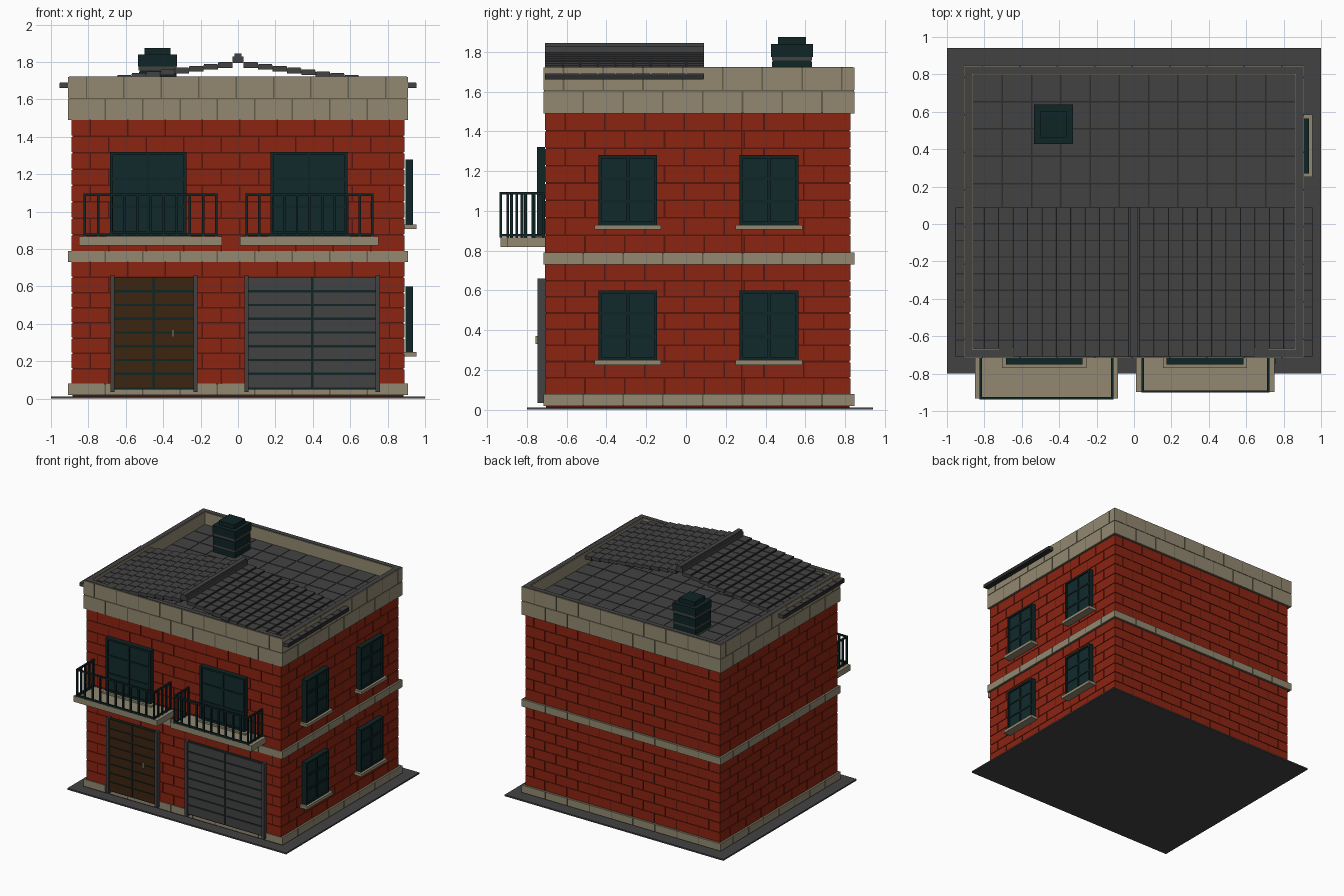
import bpy, bmesh
from mathutils import Matrix, Vector

cube = bpy.data.objects.get("Cube")
if cube:
    bpy.data.objects.remove(cube, do_unlink=True)


def material(name, r, g, b):
    m = bpy.data.materials.new(name)
    m.use_nodes = True
    m.diffuse_color = (r, g, b, 1)
    m.node_tree.nodes["Principled BSDF"].inputs["Base Color"].default_value = (r, g, b, 1)
    return m


BRICK = material("brick red", 0.26, 0.018, 0.006)
MORTAR = material("dark mortar", 0.09, 0.008, 0.004)
STONE = material("beige stone", 0.29, 0.25, 0.165)
STONE_JOINT = material("stone joint", 0.13, 0.11, 0.07)
SLATE = material("slate grey", 0.055, 0.055, 0.055)
SLATE_JOINT = material("dark slate joint", 0.025, 0.025, 0.025)
TEAL = material("dark teal", 0.005, 0.018, 0.019)
GLASS = material("teal glass", 0.006, 0.023, 0.024)
WOOD = material("brown wood", 0.045, 0.018, 0.005)


def make(name, mat, boxes):
    """One object from boxes given as (x0, x1, y0, y1, z0, z1)."""
    bm = bmesh.new()
    for x0, x1, y0, y1, z0, z1 in boxes:
        centre = Vector((x0 + x1, y0 + y1, z0 + z1)) / 2
        size = Matrix.Diagonal((x1 - x0, y1 - y0, z1 - z0, 1))
        bmesh.ops.create_cube(bm, size=1, matrix=Matrix.Translation(centre) @ size)
    mesh = bpy.data.meshes.new(name)
    bm.to_mesh(mesh)
    bm.free()
    mesh.materials.append(mat)
    obj = bpy.data.objects.new(name, mesh)
    bpy.context.collection.objects.link(obj)
    return obj


def spans(a, b, n, gap=0.008):
    """Split a..b into n equal pieces with a gap between them."""
    step = (b - a) / n
    return [(a + i * step + (gap / 2 if i else 0),
             a + (i + 1) * step - (gap / 2 if i < n - 1 else 0)) for i in range(n)]


def bond(a, b, width, shift, gap=0.008):
    """Split a..b into blocks of a width, shifted by half on odd rows."""
    cuts, u = [a], a + width * (0.5 if shift else 1)
    while u < b - width * 0.2:
        cuts.append(u)
        u += width
    cuts.append(b)
    return [(p + gap / 2 if p > a else p, q - gap / 2 if q < b else q)
            for p, q in zip(cuts, cuts[1:])]


def courses(x0, x1, y0, y1, z0, z1, rows, width, t=0.006):
    """Block courses around the four sides of a rectangle."""
    out = []
    for r, (za, zb) in enumerate(spans(z0, z1, rows)):
        for a, b in bond(x0, x1, width, r % 2):
            out += [(a, b, y0, y0 + t, za, zb), (a, b, y1 - t, y1, za, zb)]
        for a, b in bond(y0, y1, width, r % 2):
            out += [(x0, x0 + t, a, b, za, zb), (x1 - t, x1, a, b, za, zb)]
    return out


def ring(x0, x1, y0, y1, z0, z1, t):
    return [(x0, x1, y0, y0 + t, z0, z1), (x0, x1, y1 - t, y1, z0, z1),
            (x0, x0 + t, y0 + t, y1 - t, z0, z1), (x1 - t, x1, y0 + t, y1 - t, z0, z1)]


# Ground plate
make("ground_plate", SLATE, [(-1, 1, -0.8, 0.94, 0, 0.012)])

# Brick walls on a mortar core
W, F, B = 0.89, -0.708, 0.826
make("wall_core", MORTAR, [(-W + 0.004, W - 0.004, F + 0.004, B - 0.004, 0.012, 1.6)])
make("lower_bricks", BRICK, courses(-W, W, F, B, 0.08, 0.73, 8, 0.2))
make("upper_bricks", BRICK, courses(-W, W, F, B, 0.79, 1.49, 8, 0.2))
make("wall_seam", MORTAR, [(W, W + 0.001, 0.277, 0.283, 0.08, 1.49)])

# Stone bands and parapet
T, TF, TB = 0.91, -0.716, 0.847
e = 0.003
for name, z0, z1, rows in (("base_band", 0.02, 0.08, 1), ("middle_band", 0.73, 0.79, 1),
                           ("parapet", 1.49, 1.72, 2)):
    make(name + "_blocks", STONE, courses(-T, T, TF, TB, z0, z1, rows, 0.2))
    make(name + "_core", STONE_JOINT,
         ring(-T + e, T - e, TF + e, TB - e, z0 + 0.001, z1 - 0.001, 0.025))
make("parapet_lining", STONE, ring(-T + 0.02, T - 0.02, TF + 0.02, TB - 0.02, 1.5, 1.72, 0.03))
make("parapet_coping", SLATE, ring(-T + 0.006, T - 0.006, TF + 0.006, TB - 0.006, 1.715, 1.723, 0.038))

# Tiled flat deck
make("deck_base", SLATE_JOINT, [(-0.87, 0.87, -0.67, 0.81, 1.55, 1.617)])
make("deck_tiles", SLATE, [(a, b, c, d, 1.61, 1.62) for a, b in spans(-0.86, 0.86, 11)
                           for c, d in spans(-0.66, 0.8, 10)])

# Stepped tile canopy over the front half of the roof
tiles, battens = [], []
for side in (-1, 1):
    for a, b in spans(0.03, 0.955, 12, 0):
        top = 1.813 - 0.128 * b
        xa, xb = sorted((side * a, side * b))
        battens.append((xa, xb, -0.708, 0.088, top - 0.03, top - 0.004))
        for c, d in spans(-0.71, 0.09, 9, 0.007):
            tiles.append((xa + 0.003, xb - 0.003, c, d, top - 0.028, top))
make("canopy_battens", SLATE_JOINT, battens)
make("canopy_tiles", SLATE, tiles)
make("canopy_ridge", SLATE, [(-0.03, 0.03, -0.71, 0.09, 1.795, 1.83),
                             (-0.018, 0.018, -0.71, 0.09, 1.83, 1.845)])


# Chimney as stacked square blocks
def block(half, z0, z1):
    return (-0.43 - half, -0.43 + half, 0.533 - half, 0.533 + half, z0, z1)


make("chimney", TEAL, [block(0.1, 1.62, 1.75), block(0.105, 1.775, 1.84), block(0.07, 1.84, 1.875)])
make("chimney_band", SLATE, [block(0.101, 1.755, 1.775), block(0.102, 1.67, 1.685)])
make("chimney_neck", TEAL, [block(0.095, 1.74, 1.78)])


# Windows: a frame with bars in front of a pane, built facing the front
def window(name, u0, u1, z0, z1, rows, side=False):
    bar, depth = 0.016, 0.04
    back = -0.895 if side else -0.71
    front = back - depth
    frame = [(u0, u0 + bar, front, back, z0, z1), (u1 - bar, u1, front, back, z0, z1),
             (u0, u1, front, back, z0, z0 + bar), (u0, u1, front, back, z1 - bar, z1)]
    m = (u0 + u1) / 2
    frame.append((m - bar / 2, m + bar / 2, front + 0.004, back, z0, z1))
    for i in range(1, rows):
        z = z0 + (z1 - z0) * i / rows
        frame.append((u0, u1, front + 0.006, back, z - bar / 2, z + bar / 2))
    pane = [(u0 + 0.005, u1 - 0.005, front + 0.012, back, z0 + 0.005, z1 - 0.005)]
    sill = [(u0 - 0.02, u1 + 0.02, back - 0.06, back + 0.01, z0 - 0.024, z0)]
    for part, mat, boxes in (("frame", TEAL, frame), ("glass", GLASS, pane), ("sill", STONE, sill)):
        if side:
            boxes = [(-d, -c, a, b, z, y) for a, b, c, d, z, y in boxes]
        make(name + "_" + part, mat, boxes)


for floor, z in (("lower", 0.25), ("upper", 0.93)):
    for place, y in (("front", -0.44), ("back", 0.27)):
        window(f"{floor}_{place}_side_window", y, y + 0.295, z, z + 0.35, 3, True)
window("right_balcony_door", -0.685, -0.275, 0.88, 1.32, 3)
window("left_balcony_door", 0.175, 0.585, 0.88, 1.32, 3)


# Balconies with railings
def balcony(name, x0, x1, y, s0, s1):
    make(name + "_slab", STONE, [(s0, s1, y + 0.004, -0.7, 0.818, 0.866)])
    t = 0.013
    rails = []
    for z in (0.87, 1.083):
        rails += [(x0, x1, y, y + t, z, z + t), (x0, x0 + t, y, -0.71, z, z + t),
                  (x1 - t, x1, y, -0.71, z, z + t)]
    for i in range(11):
        u = x0 + (x1 - x0 - t) * i / 10
        rails.append((u, u + t, y, y + t, 0.866, 1.09))
    for i in range(1, 5):
        v = y + (-0.725 - y) * i / 4
        rails += [(u, u + t, v, v + t, 0.866, 1.09) for u in (x0, x1 - t)]
    make(name + "_railing", TEAL, rails)


balcony("right_balcony", -0.825, -0.11, -0.937, -0.85, -0.085)
balcony("left_balcony", 0.04, 0.725, -0.902, 0.01, 0.75)


# Panelled door and garage gate between posts
def gate(name, x0, x1, mat):
    make(name + "_backing", TEAL, [(x0, x1, -0.726, -0.7, 0.05, 0.65)])
    make(name + "_panels", mat, [(a, b, -0.732, -0.72, c, d) for a, b in spans(x0, x1, 2, 0.014)
                                 for c, d in spans(0.06, 0.648, 8, 0.012)])
    make(name + "_posts", SLATE, [(x, x + 0.022, -0.746, -0.7, 0.035, 0.66)
                                  for x in (x0 - 0.018, x1 - 0.004)])


gate("entry_door", -0.665, -0.235, WOOD)
gate("garage_door", 0.052, 0.74, SLATE)
make("door_handle", STONE, [(-0.354, -0.342, -0.757, -0.73, 0.33, 0.37)])
